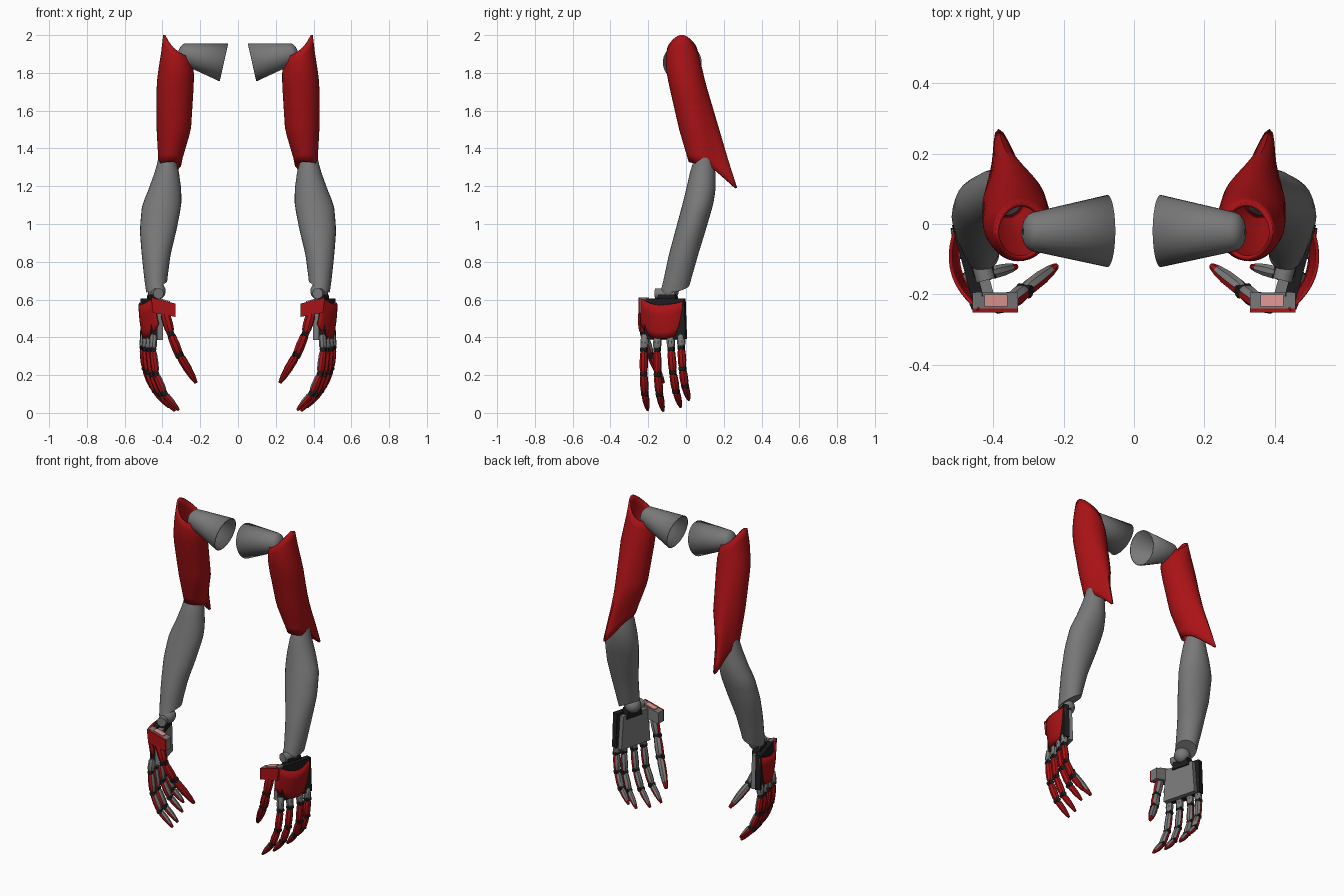
import bpy, bmesh, math
from mathutils import Vector as V

if "Cube" in bpy.data.objects:
    bpy.data.objects.remove(bpy.data.objects["Cube"])


def material(name, rgb):
    m = bpy.data.materials.new(name)
    m.diffuse_color = (*rgb, 1)
    m.use_nodes = True
    m.node_tree.nodes["Principled BSDF"].inputs["Base Color"].default_value = m.diffuse_color
    return m


RED = material("deep red", (0.40, 0.006, 0.008))
GREY = material("metal grey", (0.19, 0.19, 0.19))
BLACK = material("joint black", (0.012, 0.012, 0.013))
PINK = material("pale red", (0.75, 0.32, 0.30))


def finish(name, bm, mats, thick=0, angle=35):
    """Turn a bmesh into an object, shade it and mirror it to the other arm."""
    bmesh.ops.recalc_face_normals(bm, faces=bm.faces[:])
    me = bpy.data.meshes.new(name)
    bm.to_mesh(me)
    bm.free()
    ob = bpy.data.objects.new(name, me)
    bpy.context.collection.objects.link(ob)
    for m in mats:
        me.materials.append(m)
    bpy.ops.object.select_all(action='DESELECT')
    ob.select_set(True)
    bpy.context.view_layer.objects.active = ob
    bpy.ops.object.shade_smooth_by_angle(angle=math.radians(angle))
    if thick:
        s = ob.modifiers.new("thickness", 'SOLIDIFY')
        s.thickness, s.offset = thick, 0
    ob.modifiers.new("other arm", 'MIRROR').use_mirror_merge = False
    return ob


def loft(bm, rings, caps=True, mat=lambda i, k: 0, closed=True):
    """Skin a list of rings; mat(ring, side) gives the material index."""
    vs = [[bm.verts.new(p) for p in r] for r in rings]
    n = len(rings[0])
    for i in range(len(vs) - 1):
        for k in range(n if closed else n - 1):
            j = (k + 1) % n
            f = bm.faces.new((vs[i][k], vs[i][j], vs[i + 1][j], vs[i + 1][k]))
            f.material_index = mat(i, k)
    if caps:
        bm.faces.new(vs[0]).material_index = mat(0, 0)
        bm.faces.new(vs[-1]).material_index = mat(len(vs) - 2, 0)


def ring(c, u, v, ru, rv, n):
    return [c + u * ru * math.cos(2 * math.pi * (k + .5) / n)
            + v * rv * math.sin(2 * math.pi * (k + .5) / n) for k in range(n)]


def sample(table, z):
    """Interpolate table rows by their first column (descending z)."""
    if z >= table[0][0]:
        return table[0][1:]
    for a, b in zip(table, table[1:]):
        if z >= b[0]:
            t = (a[0] - z) / (a[0] - b[0])
            return [p + (q - p) * t for p, q in zip(a[1:], b[1:])]
    return table[-1][1:]


def sleeve(table, top, bottom, sides, steps):
    """Oval sections between two slanted rims; optional fin towards the back."""
    rings = []
    for i in range(steps + 1):
        r = []
        for k in range(sides):
            a = 2 * math.pi * k / sides
            c, s = math.cos(a), math.sin(a)
            z = top(c, s) + (bottom(c, s) - top(c, s)) * i / steps
            x0, x1, y0, y1, fin = sample(table, z)
            f = max(0, s) ** 5
            r.append(V(((x0 + x1) / 2 + (x1 - x0) / 2 * c + .02 * f * fin / .085,
                        (y0 + y1) / 2 + (y1 - y0) / 2 * s + fin * f, z)))
        rings.append(r)
    return rings


# Shoulder cone: hollow at the inner end, rounded at the outer end
bm = bmesh.new()
c0, c1 = V((.075, -.02, 1.855)), V((.285, -.022, 1.902))
ax = (c1 - c0).normalized()
u = V((0, 1, 0))
w = ax.cross(u).normalized()
rings = [ring(c0, u, w, .1, .1, 28), ring(c1, u, w, .053, .053, 28)]
for t in (25, 50, 70, 85):
    a = math.radians(t)
    rings.append(ring(c1 + ax * .03 * math.sin(a), u, w, .053 * math.cos(a), .053 * math.cos(a), 28))
loft(bm, rings, caps=False)
finish("shoulder_cone", bm, [GREY], thick=.006)

# Upper arm shell: open red tube with an elbow fin
shell = [(2.00, .275, .39, -.08, .035, 0), (1.90, .262, .402, -.10, .06, 0),
         (1.82, .24, .415, -.10, .08, 0), (1.74, .24, .425, -.085, .095, .004),
         (1.50, .255, .425, -.03, .14, .03), (1.33, .305, .415, .02, .165, .055),
         (1.19, .32, .41, .05, .18, .085)]
bm = bmesh.new()
loft(bm, sleeve(shell, lambda c, s: 1.925 + .06 * c + .015 * c * c,
                lambda c, s: 1.31 - .02 * s - .10 * max(0, s) ** 5, 36, 14), caps=False)
finish("upper_arm_shell", bm, [RED], thick=.012)

# Forearm
fore = [(1.36, .34, .42, .05, .14, 0), (1.29, .315, .435, .025, .155, 0),
        (1.18, .30, .475, 0, .157, 0), (1.10, .30, .508, -.02, .143, 0),
        (.97, .325, .52, -.055, .105, 0), (.84, .357, .51, -.09, .065, 0),
        (.70, .375, .495, -.12, .025, 0), (.60, .382, .48, -.145, 0, 0)]
bm = bmesh.new()
loft(bm, sleeve(fore, lambda c, s: 1.36, lambda c, s: .668 - .028 * c + .01 * s, 28, 16))
finish("forearm", bm, [GREY])

# Hand frame: across (index to pinky), out (back of the hand), up
ACROSS, OUT = V((.26, .965, 0)), V((.965, -.26, 0))


def hand(a, d, z):
    return V((.465, -.115, z)) + ACROSS * a + OUT * d


def hand_box(name, a0, a1, d0, d1, z0, z1, mat, taper=0):
    bm = bmesh.new()
    loft(bm, [[hand(a0 + t, d0, z), hand(a1 - t, d0, z), hand(a1 - t, d1, z), hand(a0 + t, d1, z)]
              for z, t in ((z0, 0), (z1, taper))])
    return finish(name, bm, [mat])


# Wrist: ball, cross pin and black socket
bm = bmesh.new()
bmesh.ops.create_uvsphere(bm, u_segments=20, v_segments=12, radius=.047)
bmesh.ops.translate(bm, verts=bm.verts[:], vec=(.43, -.085, .645))
finish("wrist_ball", bm, [GREY])
bm = bmesh.new()
loft(bm, [ring(hand(a, -.03, .632), OUT, V((0, 0, 1)), .028, .028, 16) for a in (-.055, .055)])
finish("wrist_pin", bm, [GREY])
hand_box("wrist_socket", -.045, .07, -.05, .0, .57, .628, BLACK, .012)

# Palm, black frame behind it
hand_box("palm", -.11, .105, -.042, -.012, .385, .59, GREY, .015)
hand_box("palm_frame", -.105, .122, -.012, .022, .39, .605, BLACK, .008)

# Curved red plate on the back of the hand
bm = bmesh.new()
rows = []
for i in range(17):
    q = -1 + i / 8
    a = -.008 + .122 * q
    lo = .395 + .075 * abs(q) ** 3
    hi = .572 + .02 * q * q + (.02 * q * q if q < 0 else 0)
    rows.append([hand(a, .055 - .045 * q * q - .022 * (1 - t) ** 2, lo + (hi - lo) * t)
                 for t in (0, .2, .4, .7, 1)])
loft(bm, rows, caps=False, closed=False)
finish("hand_back_plate", bm, [RED], thick=.01)

# Thumb mount: grey block, red front, pale top plate
bm = bmesh.new()
front = [(.33, .508), (.45, .53), (.46, .612), (.33, .578)]
loft(bm, [[V((x, y, z)) for x, z in front] for y in (-.252, -.24, -.195)],
     mat=lambda i, k: 0 if i == 0 else 1)
finish("thumb_mount", bm, [RED, GREY])
bm = bmesh.new()
loft(bm, [[V((x, y, .565 + (x - .33) * .26 + h)) for x, y in
           ((.36, -.235), (.425, -.235), (.425, -.2), (.36, -.2))] for h in (.014, .019)])
finish("thumb_mount_top", bm, [PINK])


def digit(name, pts, sizes, side, back, plain_first):
    """Jointed finger: grey inside, red on the back, black pins at the joints."""
    bm = bmesh.new()
    last = len(pts) - 2
    for i in range(last + 1):
        p, q = pts[i], pts[i + 1]
        t = (q - p).normalized()
        s = (side - t * side.dot(t)).normalized()
        b = t.cross(s)
        if b.dot(back) < 0:
            b = -b
        r0, r1 = sizes[i], sizes[i + 1]
        prof = [(.06, .75), (.18, 1), (.6, 1.08), (.84, 1), (.95, .75)]
        if i == last:
            prof = [(.04, .75), (.18, 1), (.5, 1.1), (.8, .95), (1, .6)]
        rings = [ring(p.lerp(q, f), s, b, (r0 + (r1 - r0) * f) * m,
                      (r0 + (r1 - r0) * f) * m * .95, 8) for f, m in prof]

        def colour(j, k, i=i):
            if i == 0 and plain_first:
                return 0
            tip = i == last and j == 3
            return 1 if k in (0, 1, 2, 7) or k == 3 or tip else 0
        loft(bm, rings, mat=colour)
        if i:
            loft(bm, [ring(p + s * e * r0 * .8, t, b, r0 * .75, r0 * .75, 10) for e in (-1, 1)],
                 mat=lambda j, k: 2)
    finish(name, bm, [GREY, RED, BLACK], angle=40)


# Four fingers curling inward
chain = [(.008, .42), (.015, .335), (.0, .205), (-.045, .10), (-.125, .01)]
for name, a, spread, length in (("index_finger", -.102, -.022, .99), ("middle_finger", -.034, -.006, 1),
                                ("ring_finger", .036, .022, .95), ("little_finger", .094, .012, .86)):
    pts = [hand(a + spread * j / 4, d * length, .42 - (.42 - z) * length)
           for j, (d, z) in enumerate(chain)]
    digit(name, pts, [.021, .021, .021, .021, .012], ACROSS, OUT, True)

# Thumb
digit("thumb", [V((.39, -.232, .54)), V((.357, -.225, .42)), V((.312, -.19, .31)), V((.222, -.12, .16))],
      [.027, .024, .025, .016], V((1, -.2, .4)), V((-.2, -1, 0)), False)
